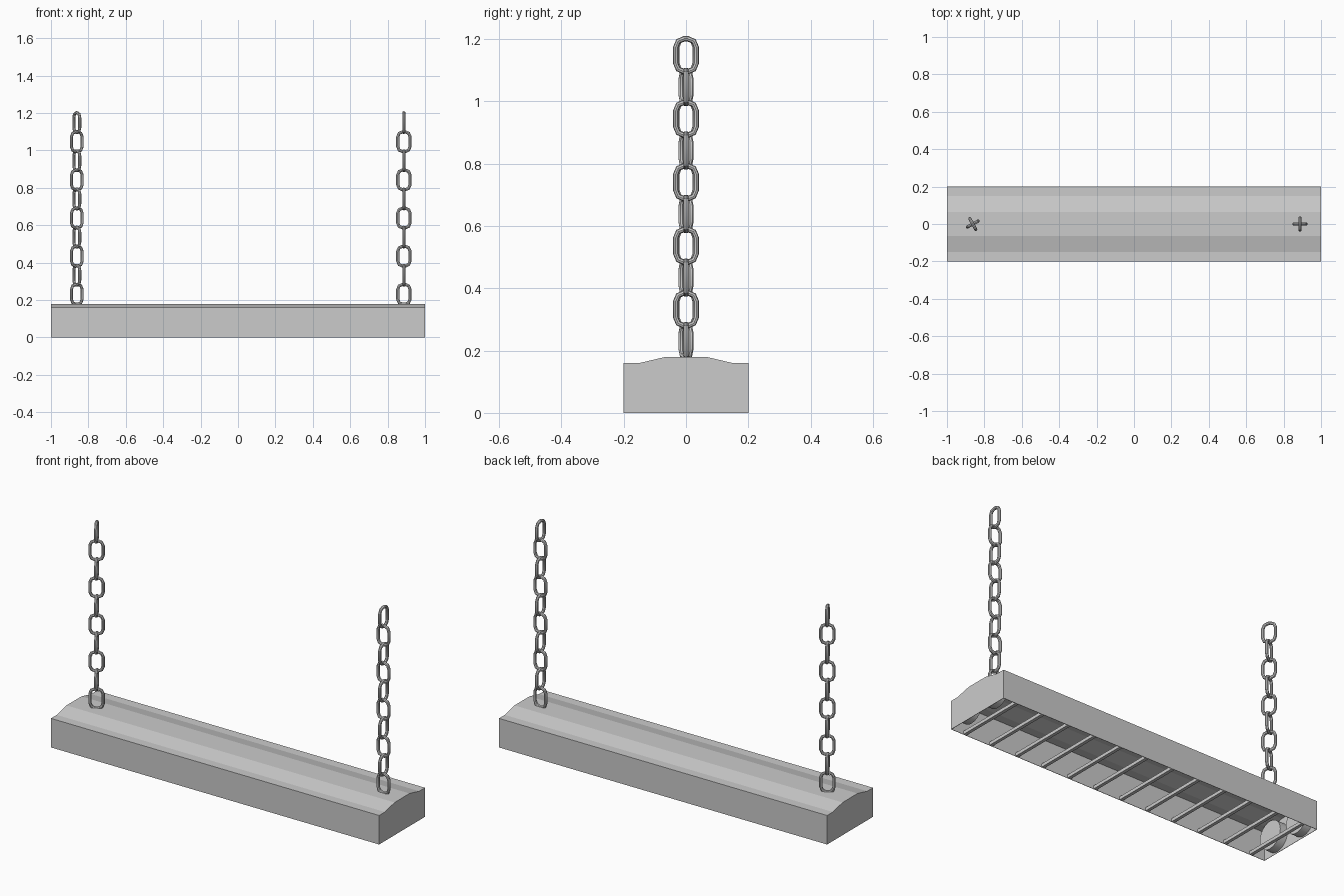
import bpy, bmesh, math
from mathutils import Matrix, Vector

if "Cube" in bpy.data.objects:
    bpy.data.objects.remove(bpy.data.objects["Cube"])


def make_object(name, bm, smooth=False):
    bmesh.ops.recalc_face_normals(bm, faces=bm.faces)
    me = bpy.data.meshes.new(name)
    bm.to_mesh(me)
    bm.free()
    ob = bpy.data.objects.new(name, me)
    bpy.context.collection.objects.link(ob)
    if smooth:
        bpy.ops.object.select_all(action='DESELECT')
        ob.select_set(True)
        bpy.context.view_layer.objects.active = ob
        bpy.ops.object.shade_smooth_by_angle(angle=math.radians(40))
    return ob


def disc(name, centre, radius, depth):
    bm = bmesh.new()
    bmesh.ops.create_cone(bm, cap_ends=True, segments=24, radius1=radius, radius2=radius, depth=depth,
                          matrix=Matrix.Translation(centre) @ Matrix.Rotation(math.pi / 2, 4, 'Y'))
    return make_object(name, bm, True)


def box(name, centre, size):
    bm = bmesh.new()
    bmesh.ops.create_cube(bm, size=1, matrix=Matrix.Translation(centre) @ Matrix.Diagonal((*size, 1)))
    return make_object(name, bm)


# Sheet-metal housing, open underneath
profile = [(-.2, 0), (-.2, .16), (-.15, .16), (-.065, .18),
           (.065, .18), (.15, .16), (.2, .16), (.2, 0)]
bm = bmesh.new()
ends = [[bm.verts.new((x, y, z)) for y, z in profile] for x in (-1, 1)]
for a, b in zip(range(7), range(1, 8)):
    bm.faces.new((ends[0][a], ends[1][a], ends[1][b], ends[0][b]))
for end in ends:
    bm.faces.new(end)
housing = make_object("housing", bm)
sheet = housing.modifiers.new("sheet", 'SOLIDIFY')
sheet.thickness = 0.003
sheet.offset = -1

# Round lamp sockets on both end walls
for side, y in (("front", -.1), ("back", .1)):
    for end, x in (("left", -.975), ("right", .975)):
        disc(f"{side}_{end}_socket", (x, y, .085), .078, .046)

# Grille bars across the opening
for i in range(12):
    box(f"grille_bar_{i + 1}", ((i - 5.5) * .166, 0, .009), (.018, .398, .018))


def chain_link(name, x, z, angle):
    # Chamfered-rectangle path of the wire centre line
    w, h, r, wire, steps, sides = .033, .053, .027, .0085, 2, 8
    path = []
    for q, (sx, sz) in enumerate(((1, 1), (-1, 1), (-1, -1), (1, -1))):
        for s in range(steps + 1):
            t = math.pi / 2 * (q + s / steps)
            path.append(Vector((sx * (w - r) + r * math.cos(t), 0,
                                sz * (h - r) + r * math.sin(t))))
    bm = bmesh.new()
    n = len(path)
    rings = []
    for i, p in enumerate(path):
        tangent = (path[(i + 1) % n] - path[i - 1]).normalized()
        side = Vector((0, 1, 0))
        out = tangent.cross(side)
        rings.append([bm.verts.new(p + wire * (math.cos(a) * out + math.sin(a) * side))
                      for a in (2 * math.pi * k / sides for k in range(sides))])
    for i in range(n):
        a, b = rings[i], rings[(i + 1) % n]
        for k in range(sides):
            m = (k + 1) % sides
            bm.faces.new((a[k], a[m], b[m], b[k]))
    bm.transform(Matrix.Translation((x, 0, z)) @ Matrix.Rotation(angle, 4, 'Z'))
    make_object(name, bm, True)


# Hanging chains, alternate links turned a quarter
for side, x, turn in (("left", -.862, 29), ("right", .887, 0)):
    for i in range(10):
        chain_link(f"{side}_chain_link_{i + 1}", x, .2305 + i * .102,
                   math.radians(turn + 90 * (i % 2)))
